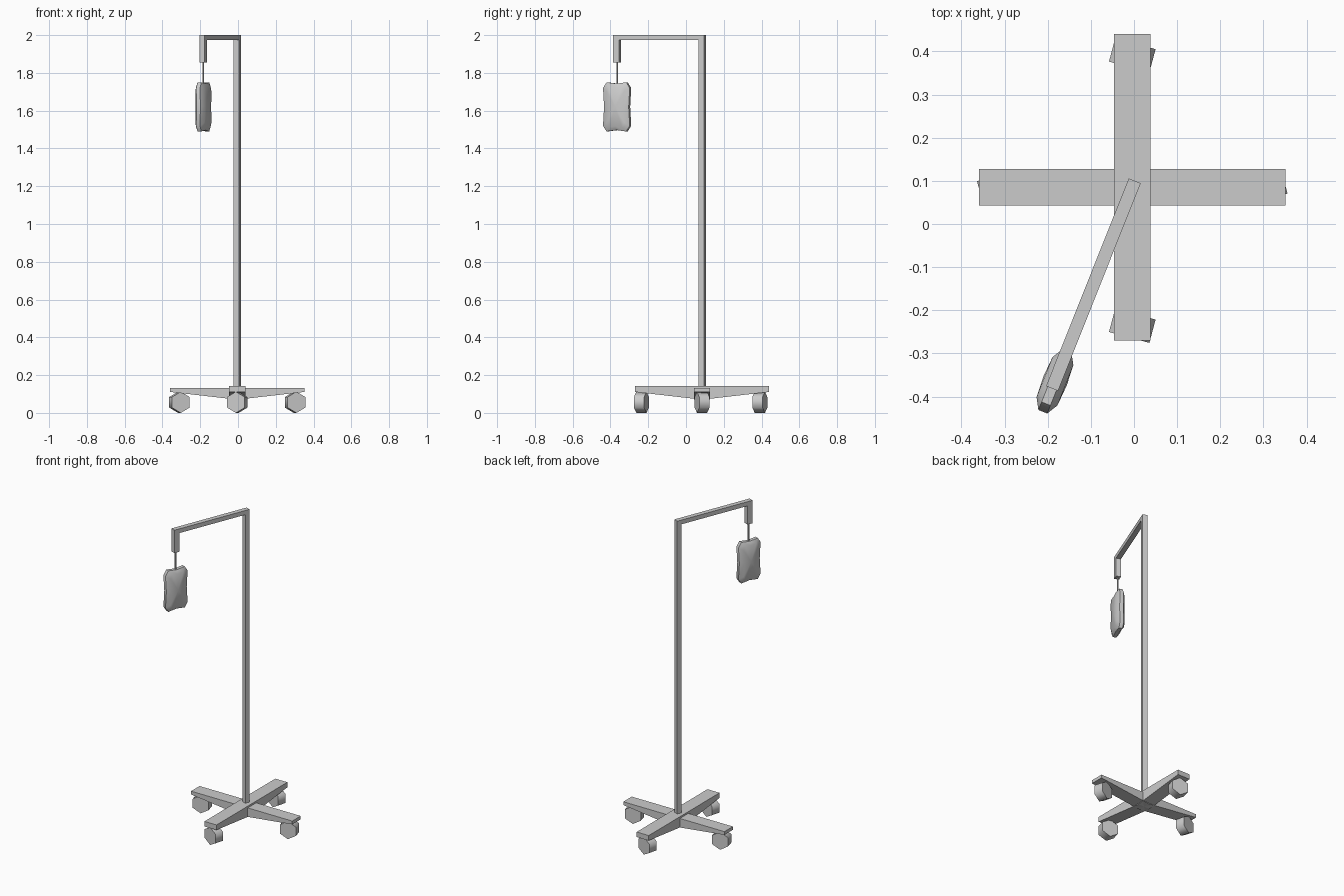
import bpy, bmesh, math
from mathutils import Matrix, Vector

cube = bpy.data.objects.get("Cube")
if cube:
    bpy.data.objects.remove(cube, do_unlink=True)

grey = bpy.data.materials.new("light_grey")
grey.use_nodes = True
grey.diffuse_color = (0.6, 0.6, 0.6, 1)
grey.node_tree.nodes["Principled BSDF"].inputs["Base Color"].default_value = (0.6, 0.6, 0.6, 1)


def finish(name, bm, matrix, smooth=None):
    """Turn a bmesh into an object placed by matrix."""
    bmesh.ops.recalc_face_normals(bm, faces=bm.faces)
    mesh = bpy.data.meshes.new(name)
    bm.to_mesh(mesh)
    bm.free()
    mesh.materials.append(grey)
    obj = bpy.data.objects.new(name, mesh)
    obj.matrix_world = matrix
    bpy.context.collection.objects.link(obj)
    if smooth:
        bpy.ops.object.select_all(action='DESELECT')
        obj.select_set(True)
        bpy.context.view_layer.objects.active = obj
        bpy.ops.object.shade_smooth_by_angle(angle=math.radians(smooth))
    return obj


def prism(name, profile, half, matrix, smooth=None):
    """Extrude an x-z profile along y, centred."""
    bm = bmesh.new()
    face = bm.faces.new([bm.verts.new((x, -half, z)) for x, z in profile])
    new = bmesh.ops.extrude_face_region(bm, geom=[face])["geom"]
    bmesh.ops.translate(bm, vec=(0, 2 * half, 0),
                        verts=[v for v in new if isinstance(v, bmesh.types.BMVert)])
    return finish(name, bm, matrix, smooth)


def turned(x, y, degrees, z=0):
    return Matrix.Translation((x, y, z)) @ Matrix.Rotation(math.radians(degrees), 4, 'Z')


CX, CY = -0.004, 0.085

# Crossed base beams, tapering toward the ends
for name, top, angle in (("base_beam_side", 0.132, 0), ("base_beam_long", 0.143, 90)):
    profile = [(-0.355, top), (-0.355, 0.111), (0, 0.07), (0.355, 0.111), (0.355, top)]
    prism(name, profile, 0.0425, turned(CX, CY, angle))

# Six-sided caster wheels
R = 0.056
hexagon = [(R * math.sin(math.tau * i / 6), R * math.cos(math.tau * i / 6)) for i in range(6)]
for name, dx, dy, angle in (("wheel_left", 0.306, 0, 15), ("wheel_right", -0.306, 0, 15),
                            ("wheel_back", 0, 0.306, -15), ("wheel_front", 0, -0.321, -15)):
    prism(name, hexagon, 0.028, turned(CX, CY + dy, angle, R) @ Matrix.Translation((0, 0, 0))
          if dx == 0 else turned(CX + dx, CY, angle, R), 65)

# Pole, overhead arm and drop as one bent square bar; local x runs along the arm
swing = turned(CX, CY + 0.001, -90 - 21.7)
bar = [(-0.015, 0.1), (-0.015, 2.0), (0.503, 2.0), (0.503, 1.855),
       (0.468, 1.855), (0.468, 1.973), (0.015, 1.973), (0.015, 0.1)]
prism("pole_and_arm", bar, 0.015, swing)

# Hanging wire
HANG = 0.485
wire = [(HANG - 0.0035, 1.73), (HANG - 0.0035, 1.86), (HANG + 0.0035, 1.86), (HANG + 0.0035, 1.73)]
prism("hanging_wire", wire, 0.0035, swing)

# Fluid bag: pinched outline with clipped corners, lofted through its thickness
quarter = [(0.07, 0), (0.076, 0.1), (0.056, 0.13)]
outline = quarter + [(0, 0.123)] + [(-x, z) for x, z in reversed(quarter)]
outline += [(-x, -z) for x, z in quarter[1:]] + [(0, -0.123)]
outline += [(x, -z) for x, z in reversed(quarter[1:])]
bm = bmesh.new()
rings = []
for depth, scale in ((-0.026, 0.66), (-0.011, 1), (0.011, 1), (0.026, 0.66)):
    rings.append([bm.verts.new((x * scale, depth, z * (scale + 1) / 2 if scale < 1 else z))
                  for x, z in outline])
n = len(outline)
for a, b in zip(rings, rings[1:]):
    for i in range(n):
        j = (i + 1) % n
        bm.faces.new((a[i], a[j], b[j], b[i]))
for ring, depth in ((rings[0], -0.029), (rings[-1], 0.029)):
    middle = bm.verts.new((0, depth, 0))
    for i in range(n):
        bm.faces.new((ring[i], ring[(i + 1) % n], middle))
finish("fluid_bag", bm, swing @ Matrix.Translation((HANG, 0, 1.62)), 50)
